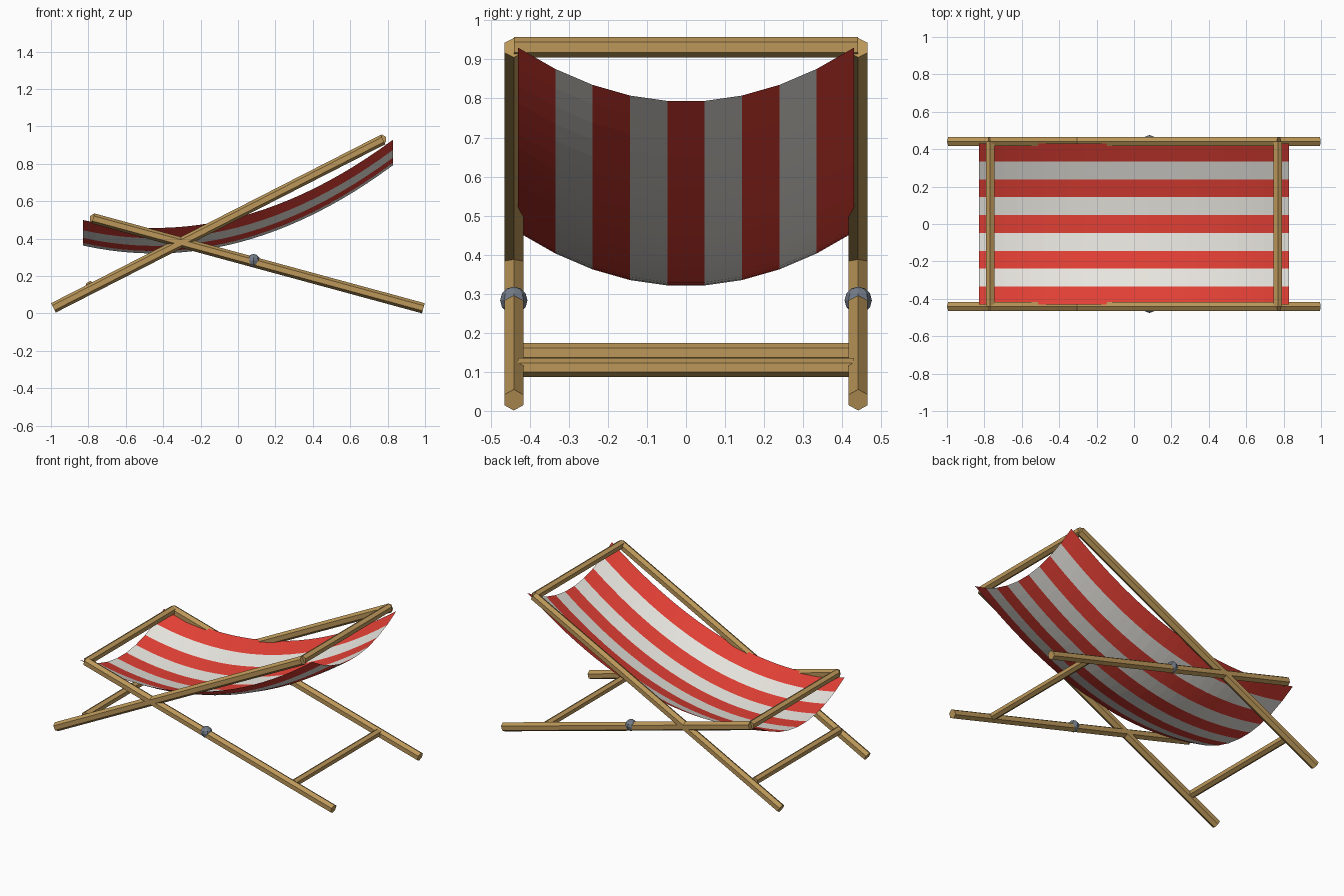
import bpy, bmesh, math
from mathutils import Vector

if "Cube" in bpy.data.objects:
    bpy.data.objects.remove(bpy.data.objects["Cube"])


def material(name, rgb):
    m = bpy.data.materials.new(name)
    m.diffuse_color = (*rgb, 1)
    m.use_nodes = True
    m.node_tree.nodes["Principled BSDF"].inputs["Base Color"].default_value = m.diffuse_color
    return m


wood = material("wood", (0.50, 0.31, 0.10))
red = material("red cloth", (0.75, 0.05, 0.035))
white = material("white cloth", (0.80, 0.78, 0.73))
steel = material("steel", (0.17, 0.20, 0.25))


def add_object(name, bm, mats):
    bmesh.ops.recalc_face_normals(bm, faces=bm.faces)
    me = bpy.data.meshes.new(name)
    bm.to_mesh(me)
    bm.free()
    for m in mats:
        me.materials.append(m)
    ob = bpy.data.objects.new(name, me)
    bpy.context.collection.objects.link(ob)
    return ob


def hex_bar(name, a, b, r):
    """Six-sided bar from a to b with a ridge on top."""
    a, b = Vector(a), Vector(b)
    d = (b - a).normalized()
    side = d.cross(Vector((0, 0, 1))).normalized()
    up = side.cross(d)
    bm = bmesh.new()
    rings = []
    for p in (a, b):
        rings.append([bm.verts.new(p + r * (math.cos(t) * up + math.sin(t) * side))
                      for t in (i * math.pi / 3 for i in range(6))])
    for i in range(6):
        j = (i + 1) % 6
        bm.faces.new((rings[0][i], rings[0][j], rings[1][j], rings[1][i]))
    bm.faces.new(rings[0])
    bm.faces.new(rings[1])
    return add_object(name, bm, [wood])


# Crossed side rails with pivot knobs
for label, s in (("front", -1), ("back", 1)):
    y = s * 0.441
    hex_bar(f"{label}_backrest_rail", (-0.987, y, 0.03), (0.775, y, 0.93), 0.028)
    hex_bar(f"{label}_support_rail", (-0.775, y, 0.508), (0.991, y, 0.028), 0.028)
    bm = bmesh.new()
    bmesh.ops.create_uvsphere(bm, u_segments=8, v_segments=6, radius=0.035)
    bmesh.ops.translate(bm, verts=bm.verts, vec=(0.083, y, 0.283))
    add_object(f"{label}_knob", bm, [steel])

# Cross bars
hex_bar("head_bar", (0.769, -0.441, 0.931), (0.769, 0.441, 0.931), 0.026)
hex_bar("foot_bar", (-0.769, -0.441, 0.508), (-0.769, 0.441, 0.508), 0.026)
hex_bar("lower_left_bar", (-0.79, -0.43, 0.149), (-0.79, 0.43, 0.149), 0.025)
hex_bar("lower_right_bar", (0.70, -0.43, 0.111), (0.70, 0.43, 0.111), 0.024)

# Sagging striped sling
HALF_X, HALF_Y, STRIPES, STEPS = 0.83, 0.43, 9, 24
bm = bmesh.new()
grid = []
for i in range(STEPS + 1):
    u = -1 + 2 * i / STEPS
    row = []
    for j in range(STRIPES + 1):
        v = -1 + 2 * j / STRIPES
        z = 0.715 + 0.215 * u - 0.20 * (1 - u * u) - 0.138 * (1 - v * v)
        row.append(bm.verts.new((u * HALF_X, v * HALF_Y, z)))
    grid.append(row)
for i in range(STEPS):
    for j in range(STRIPES):
        f = bm.faces.new((grid[i][j], grid[i + 1][j], grid[i + 1][j + 1], grid[i][j + 1]))
        f.material_index = j % 2
add_object("sling_seat", bm, [red, white])
